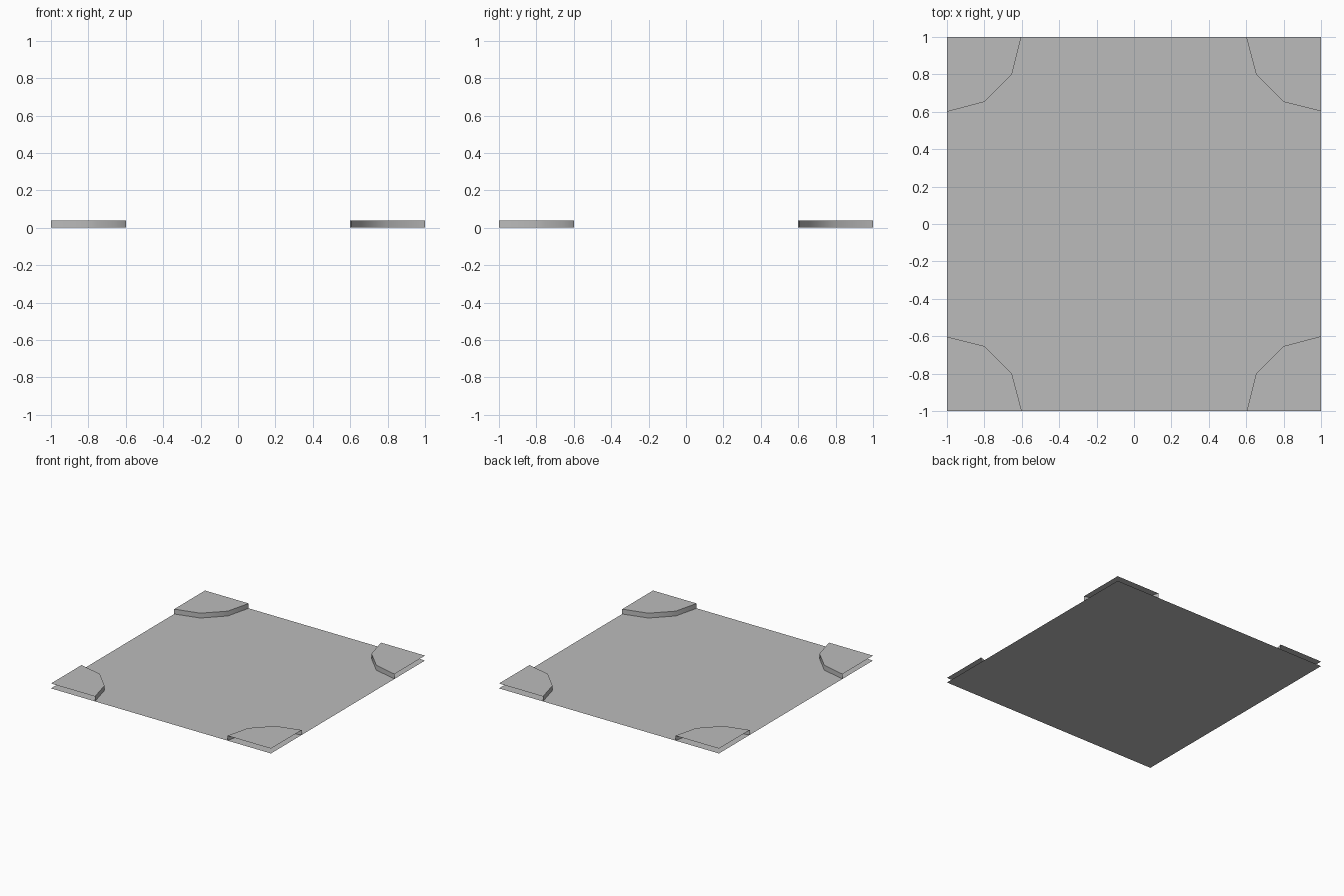
import bpy
import bmesh
import math

if "Cube" in bpy.data.objects:
    bpy.data.objects.remove(bpy.data.objects["Cube"])

grey = bpy.data.materials.new("plain_grey")
grey.diffuse_color = (0.5, 0.5, 0.5, 1)
grey.use_nodes = True
grey.node_tree.nodes["Principled BSDF"].inputs["Base Color"].default_value = grey.diffuse_color

TOP = 0.04
# Curved inner edge of a corner, from one outer side to the other
EDGE = [(0.60, 1.0), (0.653, 0.8), (0.8, 0.653), (1.0, 0.603)]


def finish(name, bm):
    mesh = bpy.data.meshes.new(name)
    bm.to_mesh(mesh)
    bm.free()
    mesh.materials.append(grey)
    obj = bpy.data.objects.new(name, mesh)
    bpy.context.collection.objects.link(obj)
    return obj


# Thin square floor sheet
bm = bmesh.new()
bm.faces.new([bm.verts.new((x, y, 0)) for x, y in ((-1, -1), (1, -1), (1, 1), (-1, 1))])
finish("floor_sheet", bm)


# Raised corner: flat top and curved inner wall, open along the outer sides
def corner(name, turn):
    c, s = round(math.cos(turn)), round(math.sin(turn))

    def vert(x, y, z):
        return bm.verts.new((x * c - y * s, x * s + y * c, z))

    bm = bmesh.new()
    upper = [vert(x, y, TOP) for x, y in EDGE]
    lower = [vert(x, y, 0) for x, y in EDGE]
    bm.faces.new(upper + [vert(1, 1, TOP)])
    for i in range(len(EDGE) - 1):
        wall = bm.faces.new((upper[i], lower[i], lower[i + 1], upper[i + 1]))
        wall.smooth = True
    # Keep the rim between top and wall sharp
    for e in bm.edges:
        if all(v in upper for v in e.verts):
            e.smooth = False
    bm.normal_update()
    top = max(bm.faces, key=lambda f: len(f.verts))
    if top.normal.z < 0:
        top.normal_flip()
    for f in bm.faces:
        # Walls face the middle of the floor
        if f != top and f.normal.dot(f.calc_center_median()) > 0:
            f.normal_flip()
    finish(name, bm)


names = ("back_right_corner", "back_left_corner", "front_left_corner", "front_right_corner")
for i, name in enumerate(names):
    corner(name, i * math.pi / 2)
